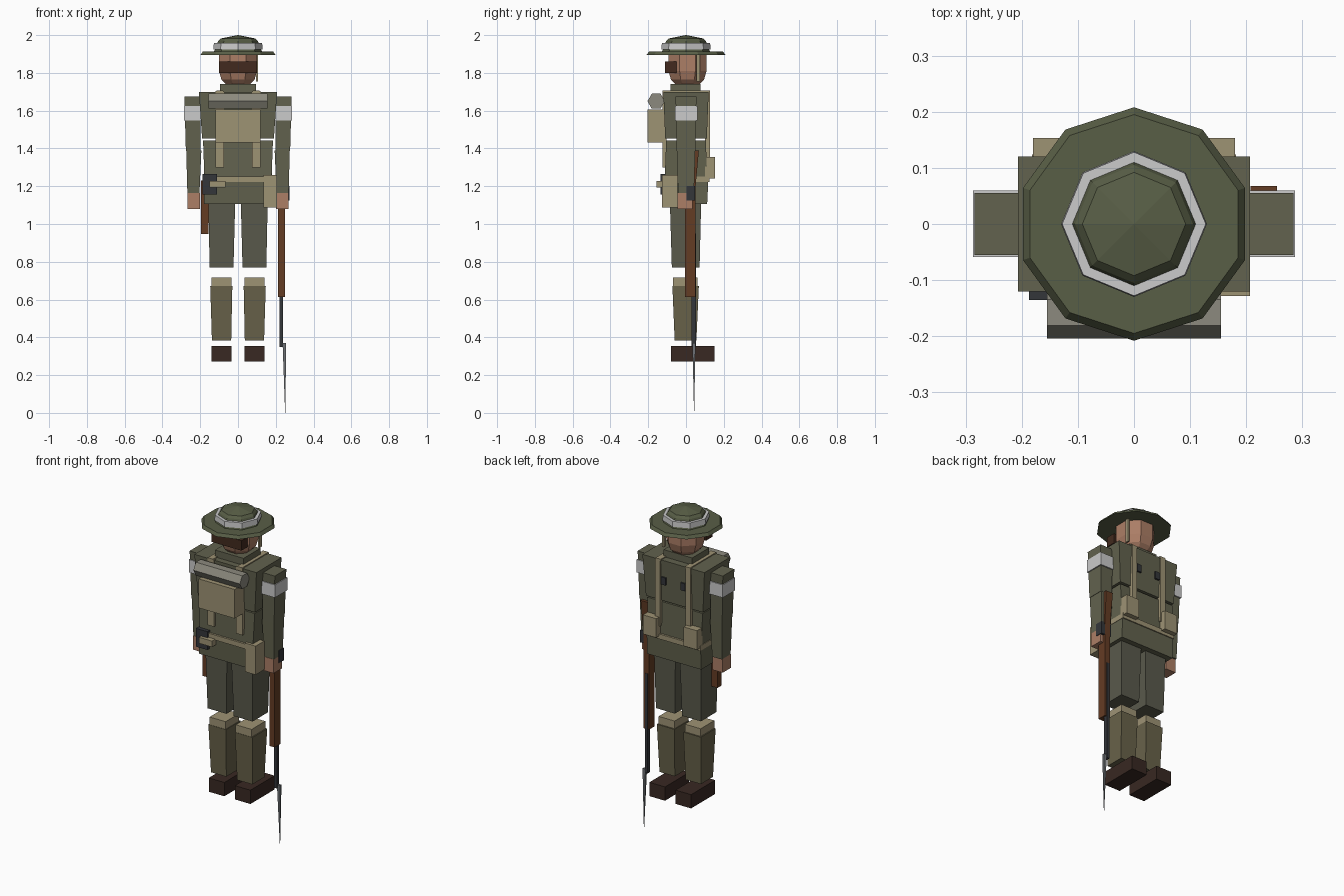
import bpy, bmesh, math

if "Cube" in bpy.data.objects:
    bpy.data.objects.remove(bpy.data.objects["Cube"])


def lin(c):
    c /= 255
    return c / 12.92 if c <= 0.04045 else ((c + 0.055) / 1.055) ** 2.4


def mat(name, r, g, b):
    m = bpy.data.materials.new(name)
    m.diffuse_color = (lin(r), lin(g), lin(b), 1)
    m.use_nodes = True
    m.node_tree.nodes["Principled BSDF"].inputs["Base Color"].default_value = m.diffuse_color
    return m


OLIVE = mat("olive_cloth", 98, 98, 78)
TROUSER = mat("trouser_cloth", 90, 90, 76)
HELM = mat("helmet_green", 88, 94, 70)
WRAP = mat("leg_wrap", 104, 98, 74)
TAN = mat("webbing", 158, 147, 116)
ROLL = mat("blanket", 140, 138, 126)
PALE = mat("pale_band", 190, 190, 192)
SKIN = mat("skin", 172, 126, 102)
HAIR = mat("hair", 66, 42, 30)
BOOT = mat("leather", 56, 40, 34)
WOOD = mat("wood", 100, 60, 36)
METAL = mat("dark_metal", 52, 54, 58)
STEEL = mat("steel", 110, 114, 118)


def finish(name, bm, material, mirror=False):
    bmesh.ops.recalc_face_normals(bm, faces=bm.faces)
    me = bpy.data.meshes.new(name)
    bm.to_mesh(me)
    bm.free()
    ob = bpy.data.objects.new(name, me)
    bpy.context.collection.objects.link(ob)
    me.materials.append(material)
    if mirror:
        ob.modifiers.new("mirror", 'MIRROR')
    return ob


def block(name, material, x, y, z, top=None, mirror=False):
    """Box from x, y, z ranges; 'top' gives (x, y) ranges of a tapered upper end."""
    tx, ty = top or (x, y)
    bm = bmesh.new()
    rings = []
    for (rx, ry, h) in ((x, y, z[0]), (tx, ty, z[1])):
        rings.append([bm.verts.new((rx[i], ry[j], h))
                      for i, j in ((0, 0), (1, 0), (1, 1), (0, 1))])
    bm.faces.new(rings[0])
    bm.faces.new(rings[1])
    for i in range(4):
        k = (i + 1) % 4
        bm.faces.new((rings[0][i], rings[0][k], rings[1][k], rings[1][i]))
    return finish(name, bm, material, mirror)


def lathe(name, material, profile, sides, phase=0.0, cy=0.0, closed=False):
    """Faceted turned part from (radius, z) pairs."""
    bm = bmesh.new()
    rings = []
    for r, z in profile:
        rings.append([bm.verts.new((r * math.sin(phase + math.tau * i / sides),
                                    cy + r * math.cos(phase + math.tau * i / sides), z))
                      for i in range(sides)])
    pairs = list(zip(rings, rings[1:])) + ([(rings[-1], rings[0])] if closed else [])
    for a, b in pairs:
        for i in range(sides):
            k = (i + 1) % sides
            bm.faces.new((a[i], a[k], b[k], b[i]))
    if not closed:
        bm.faces.new(rings[0])
        bm.faces.new(rings[-1])
    bmesh.ops.remove_doubles(bm, verts=bm.verts, dist=1e-5)
    return finish(name, bm, material)


# Helmet: wide ten-sided brim, eight-sided dome and pale band
lathe("helmet_brim", HELM, [(0.208, 0), (0.195, 0.018)], 10).location.z = 1.896
lathe("helmet_dome", HELM, [(0.13, 1.905), (0.118, 1.935), (0.105, 1.968),
                            (0.092, 1.982), (0.0005, 2.0)], 8)
lathe("helmet_band", PALE, [(0.12, 1.925), (0.13, 1.925), (0.128, 1.957), (0.11, 1.957)],
      8, closed=True)

# Head, hair, chin strap and collar
lathe("head", SKIN, [(0.065, 1.735), (0.095, 1.765), (0.109, 1.81), (0.109, 1.9)],
      8, math.pi / 8, 0.008)
block("hair", HAIR, (-0.1, 0.1), (-0.11, -0.05), (1.8, 1.86))
block("chin_strap", TAN, (0.095, 0.106), (0.055, 0.075), (1.755, 1.9))
block("collar", OLIVE, (-0.095, 0.095), (-0.083, 0.077), (1.69, 1.742))

# Tunic: chest, waist, belt and skirt
block("chest", OLIVE, (-0.19, 0.19), (-0.11, 0.11), (1.452, 1.7),
      ((-0.207, 0.207), (-0.12, 0.12)))
block("waist", OLIVE, (-0.178, 0.178), (-0.112, 0.112), (1.25, 1.442),
      ((-0.185, 0.185), (-0.105, 0.105)))
block("belt", TAN, (-0.182, 0.182), (-0.124, 0.124), (1.222, 1.252))
block("tunic_skirt", OLIVE, (-0.18, 0.18), (-0.112, 0.112), (1.105, 1.25),
      ((-0.18, 0.18), (-0.119, 0.119)))

# Arms
block("upper_arm", OLIVE, (0.198, 0.276), (-0.05, 0.05), (1.388, 1.675),
      ((0.2, 0.284), (-0.055, 0.055)), True)
block("arm_band", PALE, (0.196, 0.287), (-0.059, 0.06), (1.547, 1.624), mirror=True)
block("forearm", OLIVE, (0.204, 0.268), (-0.042, 0.042), (1.163, 1.388),
      ((0.194, 0.274), (-0.049, 0.049)), True)
block("hand", SKIN, (0.2, 0.268), (-0.044, 0.034), (1.08, 1.164), mirror=True)

# Legs
block("thigh", TROUSER, (0.024, 0.15), (-0.075, 0.072), (0.77, 1.108),
      ((0.015, 0.157), (-0.085, 0.08)), True)
block("knee_cuff", TAN, (0.034, 0.14), (-0.07, 0.06), (0.67, 0.718), mirror=True)
block("calf_wrap", WRAP, (0.036, 0.138), (-0.06, 0.055), (0.382, 0.672),
      ((0.03, 0.147), (-0.072, 0.068)), True)
block("boot", BOOT, (0.035, 0.139), (-0.08, 0.15), (0.272, 0.355), mirror=True)

# Webbing: straps over the shoulders, ammunition pouches, pocket buttons
block("back_strap", TAN, (0.074, 0.118), (-0.124, -0.104), (1.3, 1.703), mirror=True)
block("front_strap", TAN, (0.085, 0.118), (0.1, 0.126), (1.3, 1.703), mirror=True)
block("shoulder_strap", TAN, (0.08, 0.115), (-0.124, 0.126), (1.695, 1.706), mirror=True)
block("ammo_pouch", TAN, (0.092, 0.18), (0.1, 0.153), (1.24, 1.355), mirror=True)
block("pocket_button", METAL, (0.05, 0.08), (0.11, 0.125), (1.555, 1.6), mirror=True)

# Pack with six-sided blanket roll
block("pack", TAN, (-0.12, 0.12), (-0.203, -0.11), (1.432, 1.607))
roll = lathe("blanket_roll", ROLL, [(0.046, -0.155), (0.046, 0.155)], 6)
roll.rotation_euler = (0, math.pi / 2, 0)
roll.location = (0, -0.158, 1.65)

# Hip kit
block("hip_bag", TAN, (0.135, 0.207), (-0.128, -0.045), (1.087, 1.26))
block("tool_head", METAL, (-0.187, -0.11), (-0.135, -0.1), (1.155, 1.265))
block("tool_handle", TAN, (-0.152, -0.065), (-0.155, -0.11), (1.192, 1.228))
block("scabbard", WOOD, (-0.195, -0.155), (-0.06, -0.02), (0.948, 1.23))

# Rifle held muzzle down, with bayonet
block("rifle_butt", WOOD, (0.212, 0.25), (0.0, 0.05), (1.19, 1.39),
      ((0.208, 0.255), (0.02, 0.068)))
block("rifle_receiver", METAL, (0.206, 0.272), (0.003, 0.048), (1.125, 1.2))
block("rifle_forestock", WOOD, (0.213, 0.248), (-0.006, 0.05), (0.614, 1.2))
block("rifle_barrel", METAL, (0.219, 0.238), (0.03, 0.053), (0.35, 0.95))
block("bayonet", STEEL, (0.2495, 0.2505), (0.0425, 0.0435), (0.0, 0.37),
      ((0.236, 0.255), (0.034, 0.05)))
